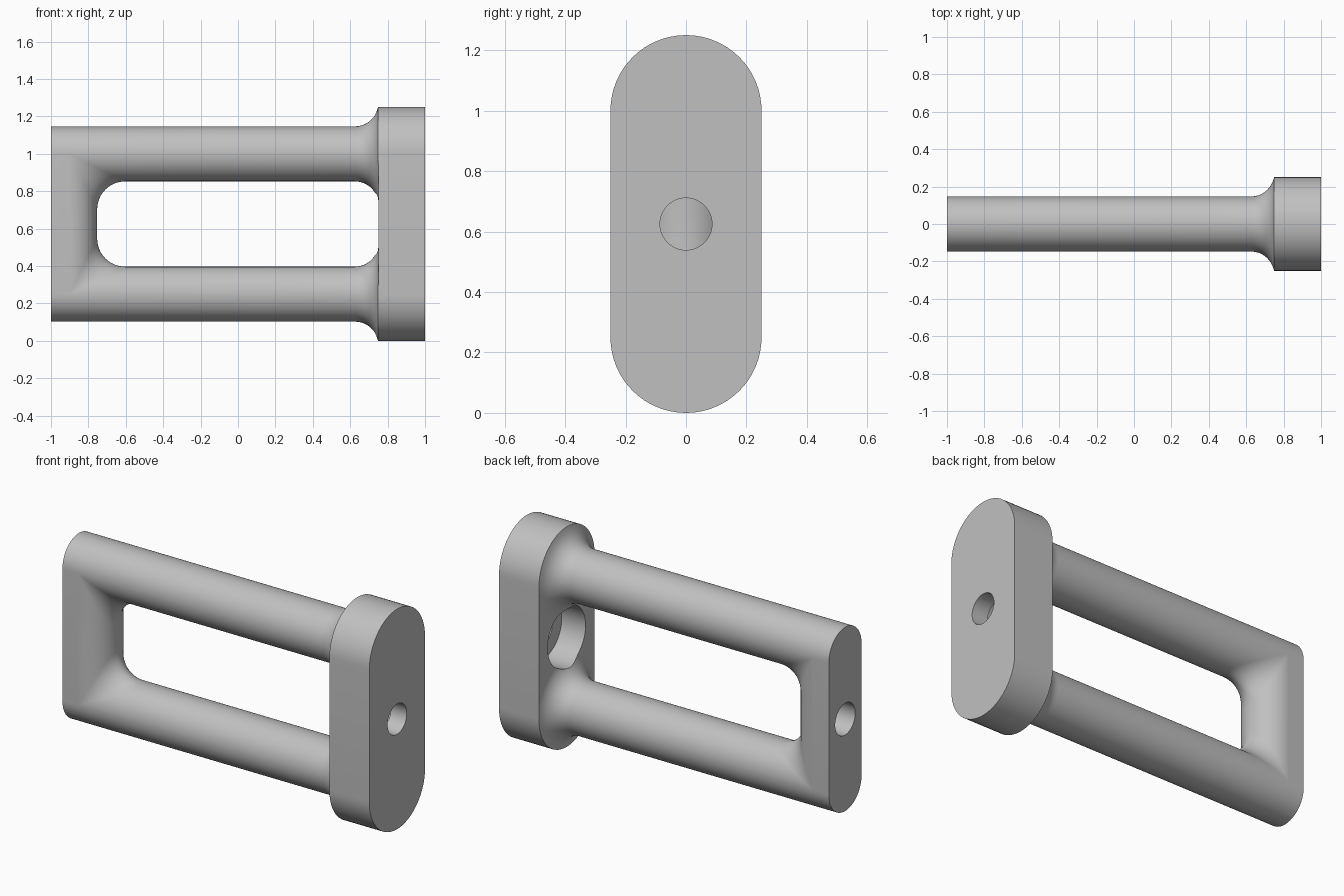
import bpy, bmesh
from math import pi, sin, cos
from mathutils import Vector

cube = bpy.data.objects.get("Cube")
if cube:
    bpy.data.objects.remove(cube, do_unlink=True)

MID, HALF = 0.625, 0.375        # centre height, half spacing of the rods
ROD_R, PLATE_R = 0.147, 0.25
CORNER_R, ROOT_R = 0.15, 0.125  # inner corner and flange fillets
BAR_X, END_X, PLATE_X = -0.9, -1.0, 0.75
SEG = 32                        # steps round half a rod

metal = bpy.data.materials.new("light_grey_metal")
metal.use_nodes = True
grey = (0.53, 0.53, 0.53, 1)
metal.diffuse_color = grey
metal.node_tree.nodes["Principled BSDF"].inputs["Base Color"].default_value = grey


def make_object(name, bm):
    bmesh.ops.remove_doubles(bm, verts=bm.verts, dist=1e-5)
    bmesh.ops.holes_fill(bm, edges=bm.edges, sides=0)
    bmesh.ops.recalc_face_normals(bm, faces=bm.faces)
    mesh = bpy.data.meshes.new(name)
    bm.to_mesh(mesh)
    bm.free()
    mesh.materials.append(metal)
    obj = bpy.data.objects.new(name, mesh)
    bpy.context.collection.objects.link(obj)
    return obj


def skin(bm, rows):
    """Join neighbouring rows of points with quads."""
    grid = [[bm.verts.new(p) for p in row] for row in rows]
    for a, b in zip(grid, grid[1:]):
        for i in range(len(a) - 1):
            bm.faces.new((a[i], a[i + 1], b[i + 1], b[i]))


def place(side, x, inward, y):
    return Vector((x, y, MID + side * (HALF - inward)))


def root(side, phi):
    """Rod line from inside the flange out along the root fillet."""
    rings = [(PLATE_X + 0.02, 0.2)]
    for i in range(13):
        a = pi / 2 * (1 - i / 12)
        rings.append((PLATE_X - ROOT_R + ROOT_R * sin(a),
                      ROD_R + ROOT_R * (1 - cos(a))))
    points = []
    for x, rad in rings:
        if cos(phi) < 0:
            rad = min(rad, PLATE_R)
        y = max(-PLATE_R, min(PLATE_R, rad * sin(phi)))
        points.append(place(side, x, rad * cos(phi), y))
    return points


def corner(side, phi):
    """Rolling-ball blend from a rod into the end bar."""
    u = (ROD_R + CORNER_R) * cos(phi)
    centre = Vector((u, u, (ROD_R + CORNER_R) * sin(phi)))
    start = Vector((0, -cos(phi), -sin(phi)))
    stop = Vector((-cos(phi), 0, -sin(phi)))
    points = []
    for i in range(13):
        p = centre + CORNER_R * start.slerp(stop, i / 12) if u > 1e-6 \
            else centre + CORNER_R * start
        points.append(place(side, BAR_X + p.x, p.y, p.z))
    return points


# Frame: two rods joined by an end bar
bm = bmesh.new()
inner = []
for i in range(SEG + 1):
    phi = -pi / 2 + pi * i / SEG
    top = root(1, phi) + corner(1, phi)
    low = root(-1, phi) + corner(-1, phi)
    inner.append(top + low[::-1])
skin(bm, inner)
for side in (1, -1):
    outer = []
    for i in range(SEG + 1):
        phi = pi / 2 + pi * i / SEG
        tail = [place(side, x, ROD_R * cos(phi), ROD_R * sin(phi))
                for x in (BAR_X, END_X)]
        outer.append(root(side, phi) + tail)
    skin(bm, outer)
for y in (-ROD_R, ROD_R):
    skin(bm, [[place(s, x, 0, y) for x in (BAR_X, END_X)] for s in (1, -1)])
frame = make_object("rod_frame", bm)

# Flange: round-ended plate
bm = bmesh.new()
outline = []
for side in (1, -1):
    for i in range(SEG + 1):
        a = pi * i / SEG
        outline.append((side * PLATE_R * cos(a),
                        MID + side * (HALF + PLATE_R * sin(a))))
outline.append(outline[0])
skin(bm, [[(x, y, z) for y, z in outline] for x in (PLATE_X, 1.0)])
flange = make_object("flange_plate", bm)


# Bores along the long axis
def bore(name, radius, x0, x1):
    bpy.ops.mesh.primitive_cylinder_add(
        vertices=64, radius=radius, depth=x1 - x0,
        location=((x0 + x1) / 2, 0, MID), rotation=(0, pi / 2, 0))
    obj = bpy.context.object
    obj.name = name
    obj.hide_render = True
    obj.data.materials.append(metal)
    return obj


counterbore = bore("counterbore_cutter", 0.17, 0.6, 0.9)
through_hole = bore("bolt_hole_cutter", 0.086, 0.85, 1.1)
end_hole = bore("end_hole_cutter", 0.09, -1.1, -0.87)

for obj, cutters in ((frame, (counterbore, end_hole)),
                     (flange, (counterbore, through_hole))):
    bpy.ops.object.select_all(action='DESELECT')
    obj.select_set(True)
    bpy.context.view_layer.objects.active = obj
    for cutter in cutters:
        mod = obj.modifiers.new("bore", 'BOOLEAN')
        mod.operation = 'DIFFERENCE'
        mod.solver = 'EXACT'
        mod.object = cutter
        bpy.ops.object.modifier_apply(modifier=mod.name)
    bpy.ops.object.shade_smooth_by_angle(angle=pi / 6)

for cutter in (counterbore, through_hole, end_hole):
    bpy.data.objects.remove(cutter, do_unlink=True)
